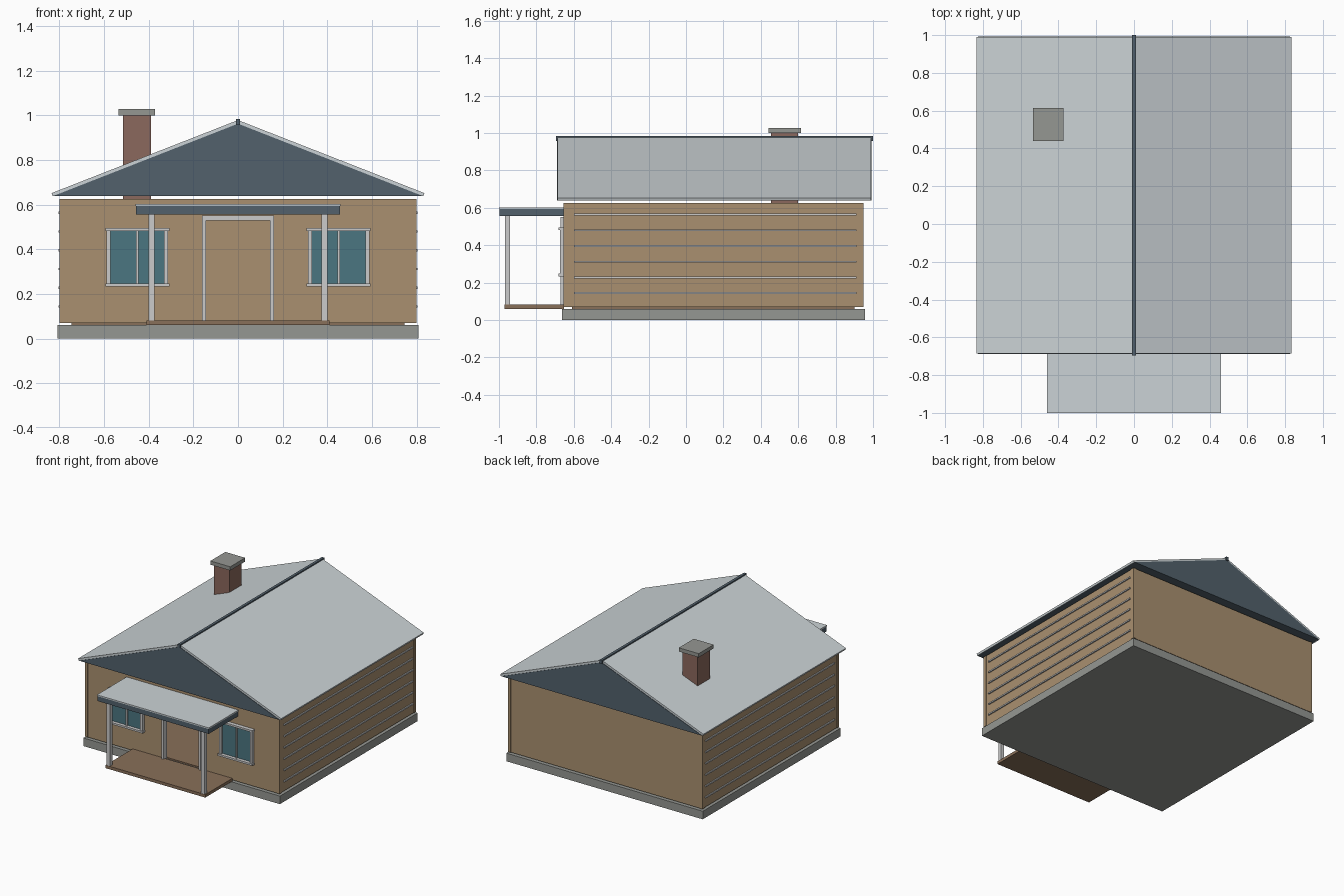
import bpy

if "Cube" in bpy.data.objects:
    bpy.data.objects.remove(bpy.data.objects["Cube"])


def material(name, r, g, b):
    m = bpy.data.materials.new(name)
    m.diffuse_color = (r, g, b, 1)
    m.use_nodes = True
    m.node_tree.nodes["Principled BSDF"].inputs["Base Color"].default_value = m.diffuse_color
    return m


TAN = material("tan_siding", 0.40, 0.28, 0.16)
SLATE = material("slate_blue", 0.085, 0.12, 0.15)
PALE = material("pale_roof", 0.60, 0.65, 0.67)
TRIM = material("light_trim", 0.55, 0.56, 0.56)
STONE = material("stone", 0.30, 0.31, 0.29)
BRICK = material("brick", 0.26, 0.14, 0.11)
DECK = material("deck_wood", 0.25, 0.16, 0.10)
GLASS = material("teal_glass", 0.07, 0.18, 0.22)


def mesh(name, verts, faces, mat):
    me = bpy.data.meshes.new(name)
    me.from_pydata(verts, [], faces)
    me.materials.append(mat)
    ob = bpy.data.objects.new(name, me)
    bpy.context.collection.objects.link(ob)
    return ob


def extrude_y(name, profile, y0, y1, mat):
    """Counter-clockwise xz profile (seen from the front) swept along y."""
    n = len(profile)
    verts = [(x, y, z) for y in (y0, y1) for x, z in profile]
    faces = [tuple(range(n)), tuple(reversed(range(n, 2 * n)))]
    faces += [(i, i + n, (i + 1) % n + n, (i + 1) % n) for i in range(n)]
    return mesh(name, verts, faces, mat)


def box(name, x0, x1, y0, y1, z0, z1, mat):
    return extrude_y(name, [(x0, z0), (x1, z0), (x1, z1), (x0, z1)], y0, y1, mat)


def pair(name, x0, x1, y0, y1, z0, z1, mat):
    """Box on the right and its mirror on the left."""
    box("right_" + name, x0, x1, y0, y1, z0, z1, mat)
    box("left_" + name, -x1, -x0, y0, y1, z0, z1, mat)


WB, WT = 0.07, 0.625            # wall bottom and top
FY0, FY1 = -0.652, -0.628       # front wall depth

# Foundation and interior floor
box("foundation", -0.808, 0.808, -0.662, 0.957, 0, 0.06, STONE)
box("floor", -0.745, 0.745, -0.61, 0.90, 0.06, WB, DECK)

# Front wall pieces around the doorway and the two windows
box("front_wall_top", -0.78, 0.78, FY0, FY1, 0.53, WT, TAN)
pair("front_wall_outer", 0.58, 0.78, FY0, FY1, WB, 0.53, TAN)
pair("front_wall_inner", 0.155, 0.323, FY0, FY1, WB, 0.53, TAN)
pair("front_wall_under_window", 0.323, 0.58, FY0, FY1, WB, 0.243, TAN)
pair("front_wall_over_window", 0.323, 0.58, FY0, FY1, 0.487, 0.53, TAN)

# Back and side walls, corner posts
box("back_wall", -0.78, 0.78, 0.922, 0.946, WB, WT, TAN)
pair("side_wall", 0.772, 0.796, -0.63, 0.922, WB, WT, TAN)
pair("front_corner_post", 0.778, 0.80, -0.655, -0.63, WB, WT, TAN)
pair("back_corner_post", 0.778, 0.80, 0.922, 0.95, WB, WT, TAN)

# Horizontal siding battens
for i in range(7):
    z = 0.06 + i * 0.084
    if i:
        pair(f"siding_strip_{i}", 0.794, 0.805, -0.60, 0.912, z - 0.005, z + 0.005, TRIM)

# Windows: glass, frame bars, mullion, head and sill
pair("window_glass", 0.323, 0.58, -0.656, -0.640, 0.243, 0.487, GLASS)
for n, x in (("inner_frame", 0.323), ("outer_frame", 0.58)):
    pair("window_" + n, x - 0.009, x + 0.009, -0.674, -0.645, 0.243, 0.487, TRIM)
pair("window_mullion", 0.446, 0.457, -0.668, -0.645, 0.243, 0.487, TRIM)
pair("window_sill", 0.308, 0.594, -0.681, -0.645, 0.234, 0.248, TRIM)
pair("window_head", 0.308, 0.594, -0.681, -0.645, 0.482, 0.496, TRIM)

# Open doorway surround
pair("door_jamb", 0.144, 0.162, -0.67, FY1, WB, 0.53, TRIM)
box("door_head", -0.162, 0.162, -0.67, FY1, 0.53, 0.552, TRIM)

# Porch
box("porch_deck", -0.41, 0.41, -0.97, -0.652, 0.06, 0.082, DECK)
pair("porch_post", 0.375, 0.402, -0.968, -0.941, 0.082, 0.56, TRIM)
box("porch_roof_frame", -0.458, 0.458, -0.998, -0.655, 0.557, 0.594, SLATE)
box("porch_roof_cover", -0.46, 0.46, -1.0, -0.652, 0.594, 0.603, PALE)

# Main roof: solid gable body, two slabs and a ridge cap
extrude_y("gable_body", [(-0.825, 0.64), (0.825, 0.64), (0, 0.963)], -0.689, 0.992, SLATE)
extrude_y("right_roof_slab", [(0, 0.963), (0.83, 0.638), (0.835, 0.652), (0, 0.979)], -0.686, 0.989, PALE)
extrude_y("left_roof_slab", [(0, 0.979), (-0.835, 0.652), (-0.83, 0.638), (0, 0.963)], -0.686, 0.989, PALE)
box("ridge_cap", -0.01, 0.01, -0.696, 1.0, 0.958, 0.984, SLATE)

# Chimney
box("chimney", -0.516, -0.39, 0.455, 0.60, 0.56, 1.0, BRICK)
box("chimney_cap", -0.535, -0.372, 0.44, 0.615, 1.0, 1.028, STONE)
